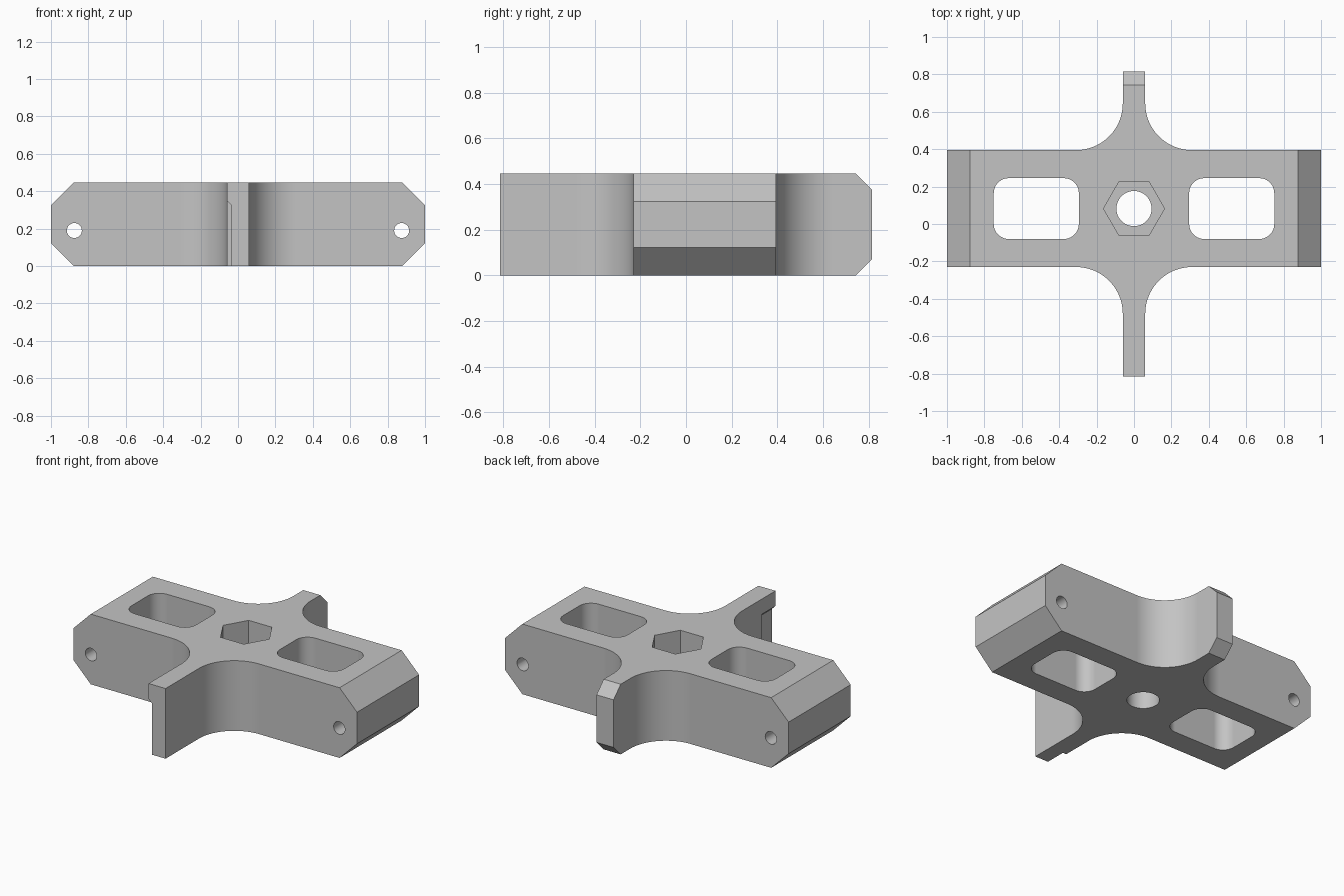
import bpy, bmesh
from math import cos, sin, pi, radians
from mathutils import Vector

old = bpy.data.objects.get("Cube")
if old:
    bpy.data.objects.remove(old, do_unlink=True)

H = 0.447                     # overall height
BAR_LO, BAR_HI = -0.23, 0.395  # bar depth range
ARM_X, ARM_Y = 0.06, 0.815     # arm half width and reach
FILLET = 0.25
HUB_Y = (BAR_LO + BAR_HI) / 2

grey = bpy.data.materials.new("plain grey")
grey.use_nodes = True
colour = (0.55, 0.55, 0.55, 1)
grey.diffuse_color = colour
grey.node_tree.nodes["Principled BSDF"].inputs["Base Color"].default_value = colour


def arc(cx, cy, r, start, end, n):
    """Points along an arc, angles in degrees."""
    return [(cx + r * cos(radians(start + (end - start) * i / n)),
             cy + r * sin(radians(start + (end - start) * i / n))) for i in range(n + 1)]


def prism(name, points, lo, hi, axis="z"):
    """Extrude a closed outline along z (outline in x, y) or y (outline in x, z)."""
    place = (lambda p, d: (p[0], p[1], d)) if axis == "z" else (lambda p, d: (p[0], d, p[1]))
    bm = bmesh.new()
    face = bm.faces.new([bm.verts.new(place(p, lo)) for p in points])
    new = bmesh.ops.extrude_face_region(bm, geom=[face])["geom"]
    move = Vector(place((0, 0), hi - lo))
    bmesh.ops.translate(bm, vec=move, verts=[v for v in new if isinstance(v, bmesh.types.BMVert)])
    bmesh.ops.recalc_face_normals(bm, faces=bm.faces)
    mesh = bpy.data.meshes.new(name)
    bm.to_mesh(mesh)
    bm.free()
    mesh.materials.append(grey)
    obj = bpy.data.objects.new(name, mesh)
    bpy.context.collection.objects.link(obj)
    return obj


def chamfer(obj, axis, sign, reach, size):
    """Bevel the top and bottom edges of one end face."""
    bm = bmesh.new()
    bm.from_mesh(obj.data)
    edges = [e for e in bm.edges
             if all(abs(v.co[axis] - sign * reach) < 1e-4 for v in e.verts)
             and abs(e.verts[0].co.z - e.verts[1].co.z) < 1e-4]
    bmesh.ops.bevel(bm, geom=edges, offset=size, segments=1, affect="EDGES", profile=0.5)
    bm.to_mesh(obj.data)
    bm.free()


def cut(body, cutter):
    """Subtract a cutter and discard it."""
    cutter.hide_render = True
    mod = body.modifiers.new("cut", "BOOLEAN")
    mod.operation, mod.solver, mod.object = "DIFFERENCE", "EXACT", cutter
    bpy.context.view_layer.objects.active = body
    bpy.ops.object.modifier_apply(modifier=mod.name)
    bpy.data.objects.remove(cutter, do_unlink=True)


# Cross-shaped body: wide bar with two narrow arms blended by fillets
fx = ARM_X + FILLET
right_half = [(ARM_X, -ARM_Y)]
right_half += arc(fx, BAR_LO - FILLET, FILLET, 180, 90, 24)
right_half += [(1, BAR_LO), (1, BAR_HI)]
right_half += arc(fx, BAR_HI + FILLET, FILLET, 270, 180, 24)
right_half += [(ARM_X, ARM_Y)]
body = prism("cross_body", right_half + [(-x, y) for x, y in reversed(right_half)], 0, H)

# Chamfered ends of the bar and the rear arm
chamfer(body, 0, 1, 1, 0.123)
chamfer(body, 0, -1, 1, 0.123)
chamfer(body, 1, 1, ARM_Y, 0.072)

for side in (1, -1):
    # Rounded window through each half of the bar
    r, wx, wy = 0.08, 0.2275, 0.1625
    window = []
    for i, (sx, sy) in enumerate([(1, 1), (-1, 1), (-1, -1), (1, -1)]):
        window += arc(side * 0.5225 + sx * (wx - r), HUB_Y + sy * (wy - r), r,
                      i * 90, i * 90 + 90, 10)
    cut(body, prism("window_cutter", window, -0.1, H + 0.1))
    # Cross hole near each end
    cut(body, prism("pin_hole_cutter", arc(side * 0.875, 0.19, 0.04, 0, 360, 32)[:-1],
                    BAR_LO - 0.1, BAR_HI + 0.1, "y"))

# Central bolt hole with hexagonal pocket from above
cut(body, prism("bolt_hole_cutter", arc(0, HUB_Y, 0.094, 0, 360, 48)[:-1], -0.1, H + 0.1))
cut(body, prism("hex_pocket_cutter", arc(0, HUB_Y, 0.163, 0, 360, 6)[:-1], 0.2, H + 0.1))

# Shallow notch in one side of the front arm tip, with a sloping top
notch = [(-0.035, -0.1), (-0.035, 0.325), (-0.085, 0.375), (-0.085, -0.1)]
cut(body, prism("notch_cutter", notch, -0.9, -0.68, "y"))

# Smooth the fillets while keeping the flats crisp
bpy.ops.object.select_all(action="DESELECT")
body.select_set(True)
bpy.context.view_layer.objects.active = body
bpy.ops.object.shade_smooth_by_angle(angle=radians(25))
weighted = body.modifiers.new("flat shading on large faces", "WEIGHTED_NORMAL")
weighted.keep_sharp = True
